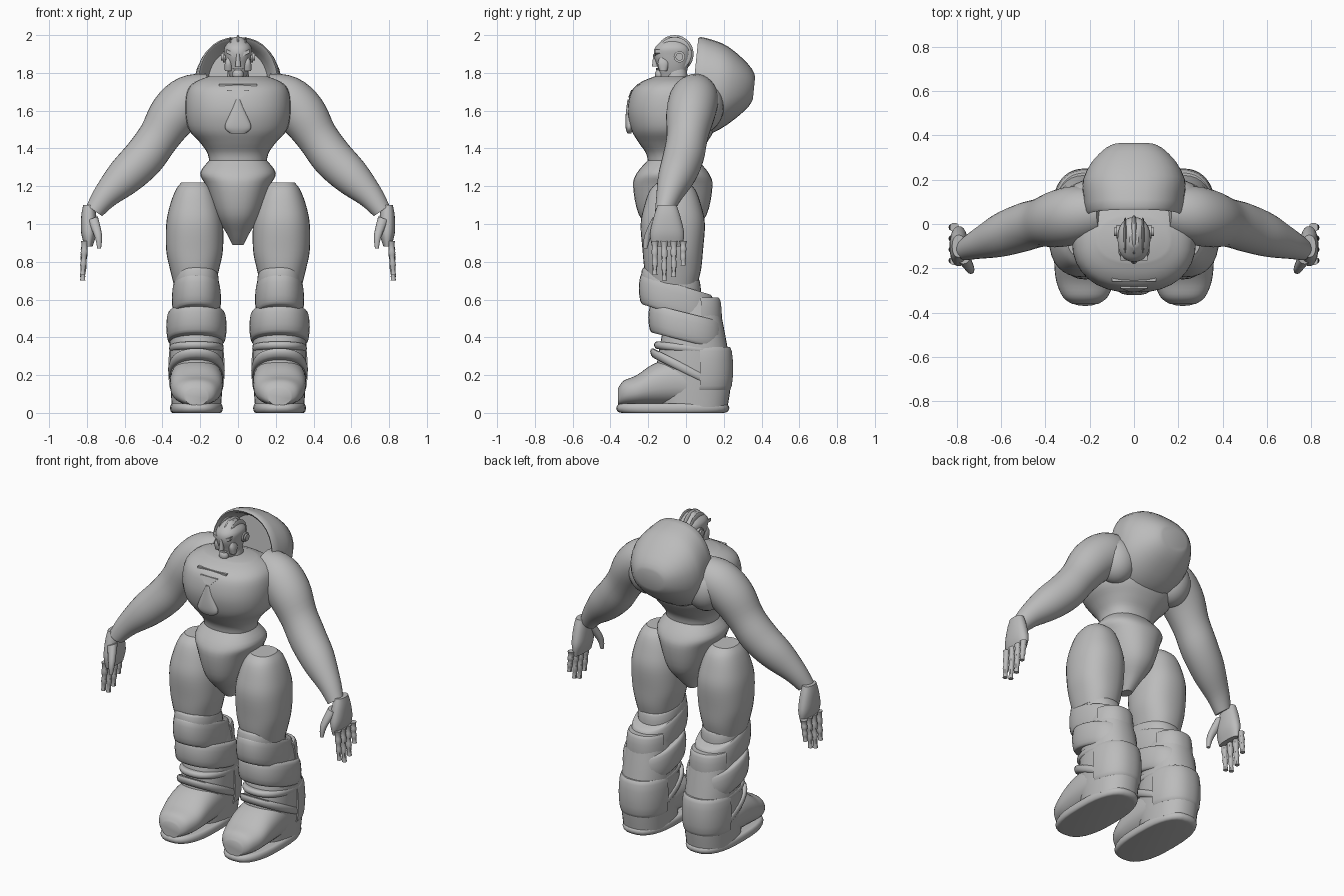
import bpy
import bmesh
import math
from mathutils import Vector

old = bpy.data.objects.get("Cube")
if old:
    bpy.data.objects.remove(old, do_unlink=True)

X, Y, Z = Vector((1, 0, 0)), Vector((0, 1, 0)), Vector((0, 0, 1))
LEG = .22  # distance of each leg from the middle

grey = bpy.data.materials.new("plain grey")
grey.use_nodes = True
grey.diffuse_color = (.5, .5, .5, 1)
grey.node_tree.nodes["Principled BSDF"].inputs["Base Color"].default_value = grey.diffuse_color


def finish(name, bm, mirror):
    """Turn a bmesh into a smooth shaded object, mirrored across x if paired."""
    bmesh.ops.recalc_face_normals(bm, faces=bm.faces)
    mesh = bpy.data.meshes.new(name)
    bm.to_mesh(mesh)
    bm.free()
    mesh.materials.append(grey)
    obj = bpy.data.objects.new(name, mesh)
    bpy.context.collection.objects.link(obj)
    bpy.ops.object.select_all(action="DESELECT")
    obj.select_set(True)
    bpy.context.view_layer.objects.active = obj
    bpy.ops.object.shade_smooth_by_angle(angle=math.radians(40))
    if mirror:
        obj.modifiers.new("mirror", "MIRROR").use_mirror_merge = False


def spline(rows, steps):
    """Catmull-Rom interpolation through rows of numbers."""
    result = []
    for i in range(len(rows) - 1):
        before, start = rows[max(i - 1, 0)], rows[i]
        end, after = rows[i + 1], rows[min(i + 2, len(rows) - 1)]
        for step in range(steps):
            t = step / steps
            result.append([q + t / 2 * (r - p + t * (2 * p - 5 * q + 4 * r - w + t * (3 * (q - r) + w - p)))
                           for p, q, r, w in zip(before, start, end, after)])
    return result + [list(rows[-1])]


def loft(name, rows, u=X, v=Y, mirror=False, sides=32, power=2.3, steps=4, tilt=0, arc=None):
    """Skin oval rings; a row is x, y, z, radius along u, radius along v. u=None follows the path."""
    rows = spline(rows, steps)
    points = [Vector(row[:3]) for row in rows]
    bm = bmesh.new()
    rings = []
    for i, row in enumerate(rows):
        side, shear = u, Vector()
        if u is None:
            tangent = points[min(i + 1, len(rows) - 1)] - points[max(i - 1, 0)]
            side = v.cross(tangent).normalized()
        else:
            shear = u.cross(v) * tilt
        ring = []
        for k in range(sides):
            angle = math.tau * k / sides
            if arc:
                angle = math.radians(arc[0] + (arc[1] - arc[0]) * k / (sides - 1))
            c, s = math.cos(angle), math.sin(angle)
            a = math.copysign(abs(c) ** (2 / power), c) * row[3]
            b = math.copysign(abs(s) ** (2 / power), s) * row[4]
            ring.append(bm.verts.new(points[i] + side * a + (v + shear) * b))
        rings.append(ring)
    for low, high in zip(rings, rings[1:]):
        for k in range(sides):
            j = (k + 1) % sides
            bm.faces.new((low[k], low[j], high[j], high[k]))
    bm.faces.new(rings[0])
    bm.faces.new(rings[-1])
    finish(name, bm, mirror)


def column(name, x, y, profile, **options):
    """Upright loft; each profile entry is height, half width, half depth."""
    loft(name, [(x, y, *entry) for entry in profile], **options)


def band(name, y, low, high, width, depth, **options):
    """Padded ring around each leg, swelling between its two edges."""
    rows = []
    for t in (0, .1, .5, .9, 1):
        swell = .9 + .1 * math.sin(math.pi * t) ** .4
        rows.append((LEG, y, low + (high - low) * t, width * swell, depth * swell))
    loft(name, rows, mirror=True, steps=2, **options)


def ball(name, place, size, mirror=False):
    """Ellipsoid with the given half sizes."""
    bm = bmesh.new()
    bmesh.ops.create_uvsphere(bm, u_segments=24, v_segments=16, radius=1)
    bmesh.ops.scale(bm, vec=size, verts=bm.verts)
    bmesh.ops.translate(bm, vec=place, verts=bm.verts)
    finish(name, bm, mirror)


def plate(name, outline, y, slope=0, mirror=False):
    """Shallow slab with an outline in x and z, leaning back with height by slope."""
    bm = bmesh.new()
    top = outline[0][1]
    face = bm.faces.new([bm.verts.new((x, y + slope * (z - top), z)) for x, z in outline])
    extruded = bmesh.ops.extrude_face_region(bm, geom=[face])["geom"]
    moved = [item for item in extruded if isinstance(item, bmesh.types.BMVert)]
    bmesh.ops.translate(bm, vec=Y * .04, verts=moved)
    finish(name, bm, mirror)


# Torso and pelvis
column("torso", 0, -.07, [(1.3, .15, .13), (1.37, .16, .14), (1.43, .2, .18), (1.5, .26, .22),
                          (1.6, .28, .24), (1.7, .27, .22), (1.75, .23, .17), (1.78, .16, .1)])
column("pelvis", 0, -.07, [(.89, .03, .04), (.95, .06, .1), (1.05, .12, .18), (1.2, .17, .21),
                           (1.27, .2, .19), (1.34, .15, .13)])

# Chest relief: upper wedge, lower drop and collar edge
plate("chest_wedge", [(-.06, 1.71), (.06, 1.71), (.02, 1.67), (-.02, 1.67)], -.29, slope=.4)
column("chest_drop", 0, -.3, [(1.48, .04, .01), (1.51, .07, .02), (1.57, .05, .02), (1.66, .01, .01)])
plate("collar_edge", [(-.1, 1.74), (.1, 1.74), (.1, 1.73), (-.1, 1.73)], -.26)

# Arms swing forward as they reach out; entries are x, z, radius
arm = [(.14, 1.7, .1), (.25, 1.66, .13), (.34, 1.58, .13), (.42, 1.46, .11),
       (.5, 1.35, .11), (.6, 1.25, .1), (.7, 1.15, .07), (.76, 1.07, .05)]
loft("arms", [(x, .06 - .3 * x * x, z, r, r) for x, z, r in arm], u=None, mirror=True, power=2)
ball("shoulder_blades", (.2, .08, 1.62), (.12, .12, .14), mirror=True)

# Hands
column("palms", .79, -.1, [(1.1, .03, .05), (1.04, .04, .07), (.95, .04, .09), (.88, .02, .08)],
       mirror=True)
for i, (finger, tip) in enumerate({"index": .73, "middle": .7, "ring": .72, "little": .78}.items()):
    rows = []
    for joint in range(7):
        t = joint / 6
        r = (.016 if joint % 2 else .021) * (1 - t / 3)
        rows.append((.81 + t / 80, .05 * i - .165, .91 + (tip - .91) * t, r, r))
    loft(finger + "_fingers", rows, mirror=True, sides=10, steps=2)
loft("thumbs", [(.77, -.15, 1.03, .03, .03), (.74, -.2, .94, .02, .02), (.735, -.215, .87, .01, .01)],
     u=None, mirror=True, sides=12)

# Legs: thigh, knee guard, shin band and calf guard
column("thighs", LEG + .01, -.07, [(1.22, .07, .08), (1.18, .1, .12), (1.1, .13, .15), (1, .15, .17),
                                   (.86, .15, .16), (.76, .13, .15), (.68, .11, .13)], mirror=True)
band("lower_knee_guards", -.05, .52, .68, .13, .2, tilt=-.3)
band("knee_guards", -.08, .58, .74, .12, .16, tilt=-.2)
band("shin_bands", 0, .38, .53, .16, .2, tilt=-.25)
band("calf_guards", .01, .42, .61, .13, .18, arc=(20, 160))

# Boots: shaft, foot, sole, straps and heel guards
column("boot_shafts", LEG, .04, [(.03, .13, .18), (.2, .14, .2), (.4, .14, .17), (.6, .11, .13)],
       mirror=True)
foot = [(-.36, .06, .13), (-.33, .1, .17), (-.26, .13, .2), (-.17, .14, .26), (-.05, .14, .29), (.1, .13, .25)]
loft("boot_feet", [(LEG, y, height / 2 + .02, width, height / 2 - .02) for y, width, height in foot],
     v=Z, mirror=True)
band("soles", -.07, 0, .05, .14, .3, power=2.6)
band("ankle_straps", .01, .2, .25, .15, .2, tilt=-.5)
band("shaft_straps", .03, .32, .36, .145, .2, tilt=-.1)
band("heel_guards", .05, .12, .35, .15, .2, arc=(5, 175))

# Hooded back shell with a hollow front; entries are y, half width, half height
shell = [(.15, .16, .2), (.05, .2, .25), (.05, .22, .27), (.13, .23, .25),
         (.2, .23, .22), (.28, .19, .16), (.34, .13, .1), (.36, .09, .06)]
loft("back_shell", [(0, y, 1.72, width, height) for y, width, height in shell], v=Z, steps=2, tilt=-.1)

# Head: neck, skull, crest, ears, brows, nose, cheeks and jaw
column("neck", 0, -.05, [(1.7, .07, .07), (1.84, .05, .05)])
column("head", 0, -.07, [(1.77, .04, .07), (1.83, .06, .08), (1.89, .07, .1), (1.94, .07, .09), (1.99, .02, .03)])
ball("crest", (0, -.06, 1.9), (.02, .1, .1))
ball("crest_ribs", (.04, -.06, 1.9), (.01, .09, .09), mirror=True)
loft("ears", [(x, -.035, 1.885, r, r) for x, r in ((.06, .03), (.08, .03), (.08, .02), (.09, .02))],
     u=Y, v=Z, mirror=True, power=2, steps=1)
plate("brows", [(.01, 1.9), (.06, 1.925), (.06, 1.905), (.01, 1.88)], -.165, mirror=True)
column("nose", 0, -.165, [(1.835, .015, .015), (1.9, .008, .008)])
column("cheeks", .05, -.12, [(1.81, .02, .02), (1.85, .02, .03), (1.88, .01, .02)], mirror=True)
ball("chin", (0, -.14, 1.79), (.03, .025, .03))
plate("mouth", [(-.03, 1.825), (.03, 1.825), (.02, 1.815), (-.02, 1.815)], -.16)
